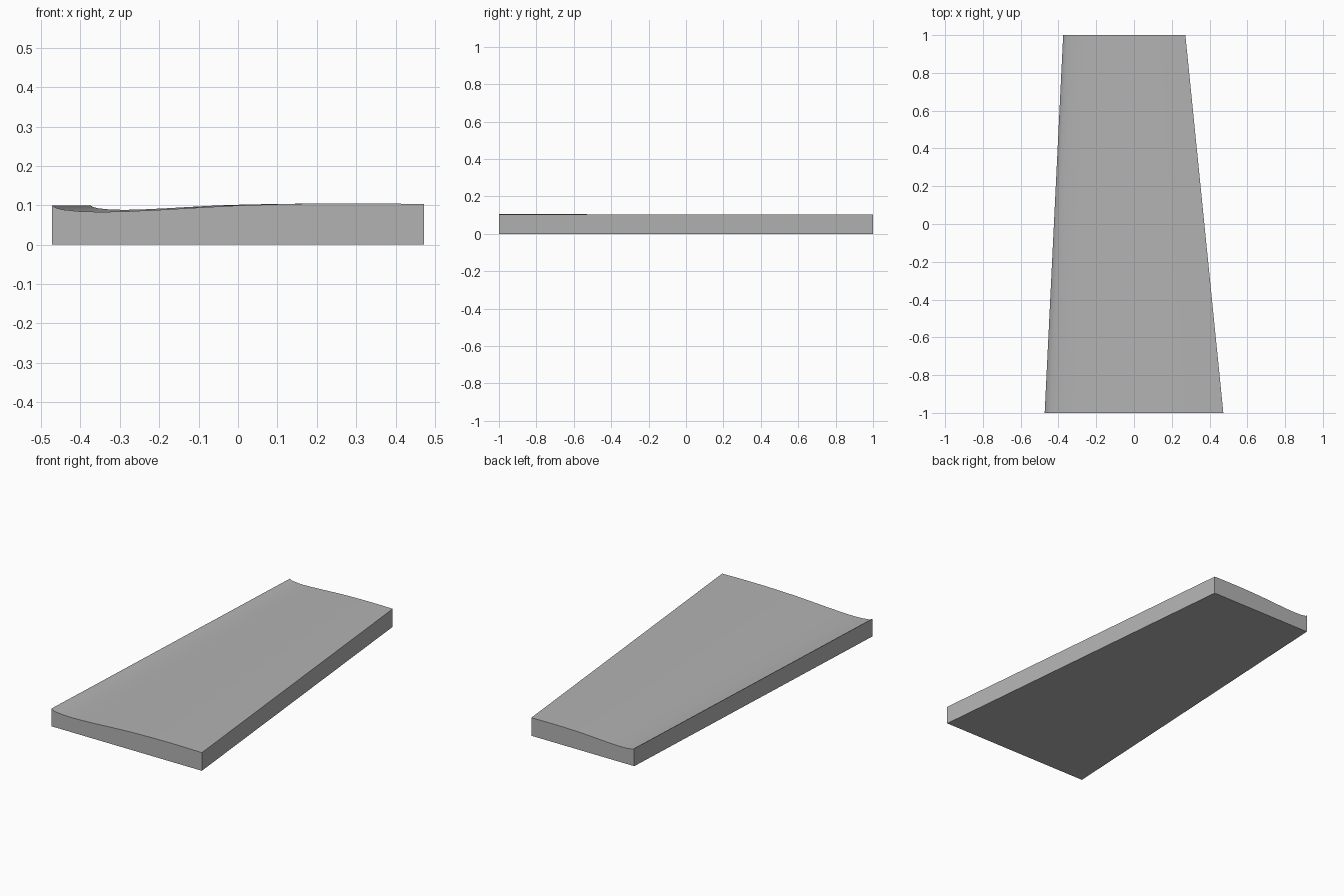
import bpy
import bmesh

cube = bpy.data.objects.get("Cube")
if cube:
    bpy.data.objects.remove(cube)

# Upper surface: (fraction of the width, height offset for the wide end)
PROFILE = [(0, 0), (.01, -.006), (.03, -.011), (.07, -.015), (.13, -.017),
           (.2, -.0155), (.3, -.011), (.4, -.0055), (.5, -.0005), (.6, .0025),
           (.7, .0045), (.8, .005), (.9, .0045), (1, .003)]
THICKNESS = 0.1
FRONT = (-1, -0.473, 0.473)   # y, left edge x, right edge x
BACK = (1, -0.375, 0.272)

grey = bpy.data.materials.new("mid grey")
grey.use_nodes = True
colour = (0.45, 0.45, 0.45, 1)
grey.diffuse_color = colour
grey.node_tree.nodes["Principled BSDF"].inputs["Base Color"].default_value = colour


def section(bm, y, x0, x1):
    """One end outline, with the curve depth scaled to its width."""
    width = x1 - x0
    scale = width / (FRONT[2] - FRONT[1])
    top = [bm.verts.new((x0 + t * width, y, THICKNESS + dz * scale))
           for t, dz in PROFILE]
    return top + [bm.verts.new((x1, y, 0)), bm.verts.new((x0, y, 0))]


# Tapered panel lofted between the two end outlines
bm = bmesh.new()
front, back = section(bm, *FRONT), section(bm, *BACK)
for i in range(len(front)):
    j = (i + 1) % len(front)
    bm.faces.new((front[i], front[j], back[j], back[i]))
bm.faces.new(front)
bm.faces.new(back)
bmesh.ops.recalc_face_normals(bm, faces=bm.faces)

mesh = bpy.data.meshes.new("tapered_panel")
bm.to_mesh(mesh)
bm.free()
mesh.materials.append(grey)
panel = bpy.data.objects.new("tapered_panel", mesh)
bpy.context.collection.objects.link(panel)

# Smooth curved top, crisp borders
bpy.ops.object.select_all(action="DESELECT")
panel.select_set(True)
bpy.context.view_layer.objects.active = panel
bpy.ops.object.shade_smooth_by_angle(angle=0.5)
